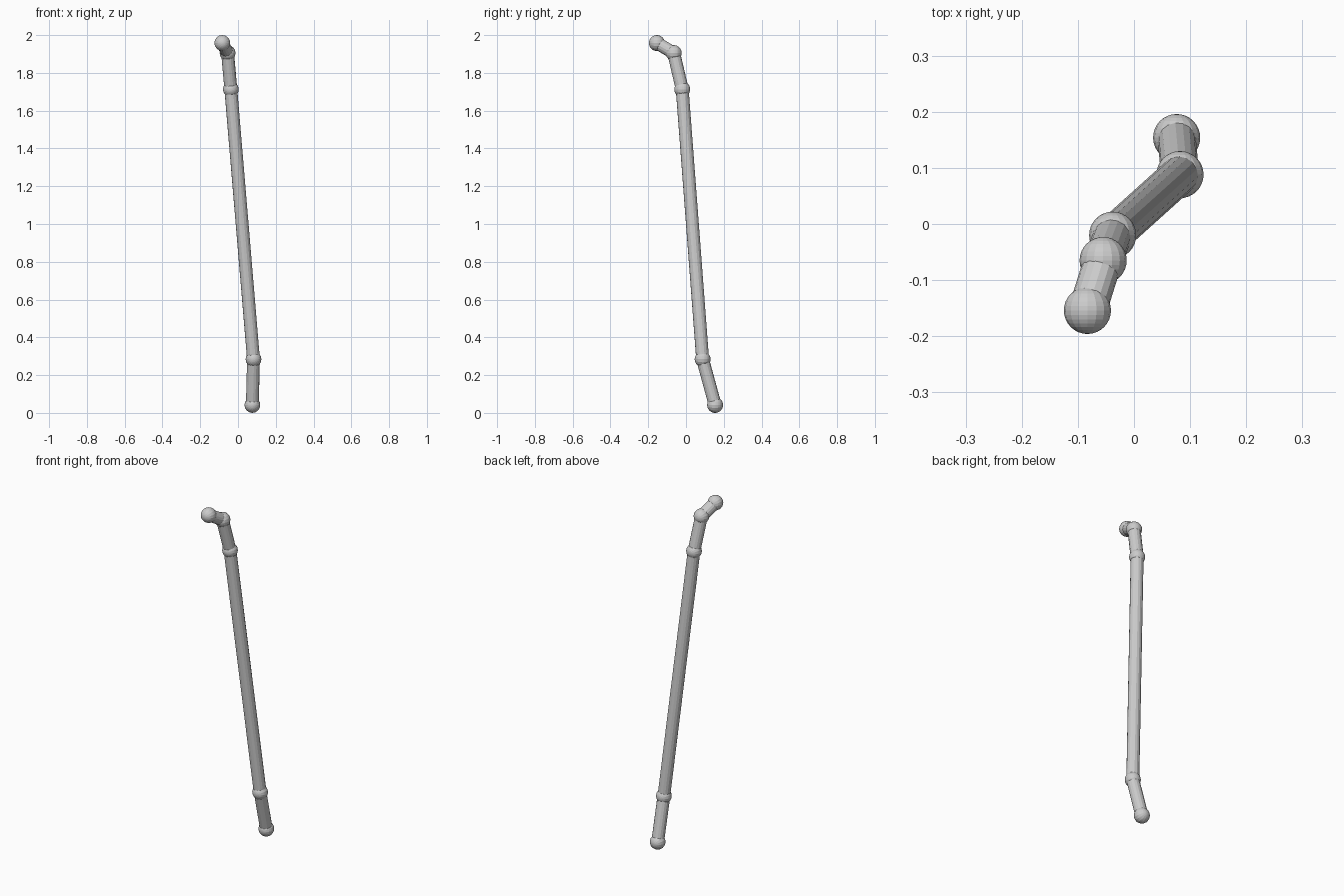
import bpy
from math import pi
from mathutils import Vector

if "Cube" in bpy.data.objects:
    bpy.data.objects.remove(bpy.data.objects["Cube"])

BALL_R = 0.042
TUBE_R = 0.034
SIDES = 16

# Joint centres, from the foot to the tip
joints = [Vector(p) for p in (
    (0.076, 0.154, 0.042),
    (0.082, 0.088, 0.284),
    (-0.038, -0.020, 1.713),
    (-0.055, -0.065, 1.905),
    (-0.083, -0.154, 1.958),
)]


def ball(name, centre):
    bpy.ops.mesh.primitive_uv_sphere_add(
        segments=SIDES, ring_count=SIDES, radius=BALL_R,
        location=centre, rotation=(pi / 2, 0, 0))
    bpy.context.object.name = name


def tube(name, a, b):
    d = b - a
    bpy.ops.mesh.primitive_cylinder_add(
        vertices=SIDES, radius=TUBE_R, depth=d.length, location=(a + b) / 2)
    ob = bpy.context.object
    ob.name = name
    ob.rotation_euler = d.to_track_quat('Z', 'Y').to_euler()


# Rounded ends and elbows
for name, p in zip(("foot_end", "lower_elbow", "upper_elbow",
                    "handle_elbow", "handle_end"), joints):
    ball(name, p)

# Straight tubes between joints
for name, a, b in zip(("foot_tube", "main_shaft", "neck_tube", "handle_tube"),
                      joints, joints[1:]):
    tube(name, a, b)
